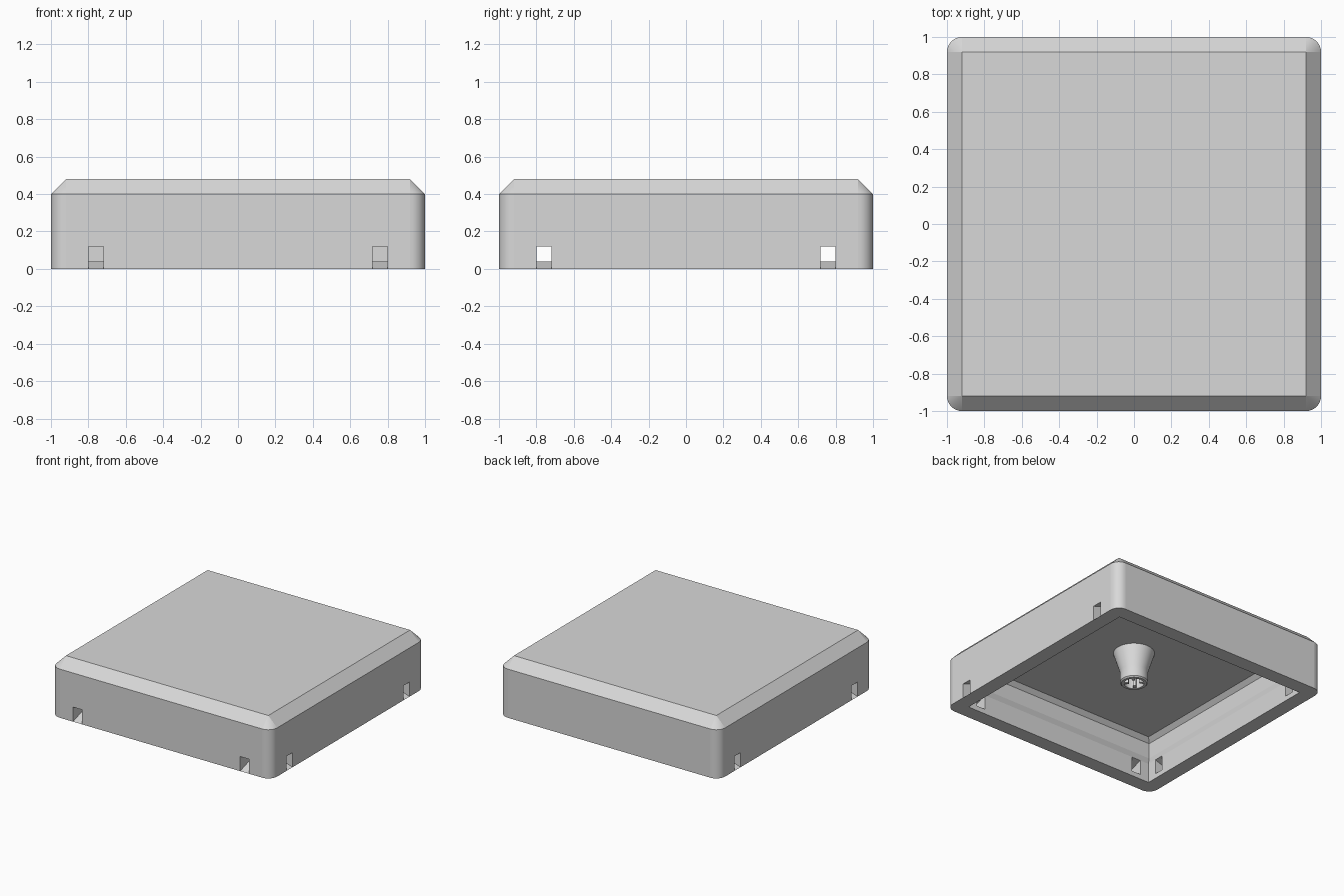
import bpy, bmesh, math
from mathutils import Matrix

if "Cube" in bpy.data.objects:
    bpy.data.objects.remove(bpy.data.objects["Cube"])

grey = bpy.data.materials.new("light grey")
grey.diffuse_color = (0.69, 0.69, 0.69, 1)
grey.use_nodes = True
grey.node_tree.nodes["Principled BSDF"].inputs["Base Color"].default_value = grey.diffuse_color


def add_object(name, bm):
    bmesh.ops.recalc_face_normals(bm, faces=bm.faces)
    me = bpy.data.meshes.new(name)
    bm.to_mesh(me)
    bm.free()
    me.materials.append(grey)
    ob = bpy.data.objects.new(name, me)
    bpy.context.collection.objects.link(ob)
    return ob


def loft(bm, rings):
    """Skin stacked rings of equal length and cap both ends."""
    loops = [[bm.verts.new(p) for p in r] for r in rings]
    n = len(loops[0])
    for a, b in zip(loops, loops[1:]):
        for i in range(n):
            j = (i + 1) % n
            bm.faces.new((a[i], a[j], b[j], b[i]))
    bm.faces.new(loops[0])
    bm.faces.new(loops[-1])


def rounded_square(half, radius, z, steps=8):
    pts = []
    for k in range(4):
        a0 = k * math.pi / 2
        cx = (half - radius) * (1 if k in (0, 3) else -1)
        cy = (half - radius) * (1 if k < 2 else -1)
        for i in range(steps + 1):
            a = a0 + i / steps * math.pi / 2
            pts.append((cx + radius * math.cos(a), cy + radius * math.sin(a), z))
    return pts


def square(half, z):
    return [(half, half, z), (-half, half, z), (-half, -half, z), (half, -half, z)]


def circle(radius, z, n=48):
    return [(radius * math.cos(2 * math.pi * i / n),
             radius * math.sin(2 * math.pi * i / n), z) for i in range(n)]


def subtract(target, cutter):
    cutter.hide_render = True
    mod = target.modifiers.new(cutter.name, 'BOOLEAN')
    mod.operation = 'DIFFERENCE'
    mod.solver = 'EXACT'
    mod.object = cutter
    bpy.context.view_layer.objects.active = target
    bpy.ops.object.modifier_apply(modifier=mod.name)
    bpy.data.objects.remove(cutter)


def smooth(ob):
    bpy.ops.object.select_all(action='DESELECT')
    ob.select_set(True)
    bpy.context.view_layer.objects.active = ob
    bpy.ops.object.shade_smooth_by_angle(angle=math.radians(30))


# Cover: rounded walls, top chamfer running to sharp corners
bm = bmesh.new()
loft(bm, [rounded_square(1, 0.08, 0), rounded_square(1, 0.08, 0.4),
          rounded_square(0.92, 0.0, 0.48)])
bmesh.ops.remove_doubles(bm, verts=bm.verts, dist=1e-5)
cover = add_object("cover", bm)

# Hollow underside: thicker lip at the bottom, chamfered ceiling
bm = bmesh.new()
loft(bm, [square(0.88, -0.1), square(0.88, 0.16), square(0.92, 0.24),
          square(0.92, 0.367), square(0.887, 0.40)])
subtract(cover, add_object("cavity_cutter", bm))

# Slanted slots through the front, left and right walls
slot = [(-1.05, -0.0167), (-0.84, 0.0533), (-0.84, 0.1733), (-1.05, 0.1033)]
bm = bmesh.new()
for angle in (0, 90, -90):
    for x in (-0.8, 0.72):
        part = bmesh.new()
        loft(part, [[(x + dx, y, z) for y, z in slot] for dx in (0, 0.08)])
        part.transform(Matrix.Rotation(math.radians(angle), 4, 'Z'))
        tmp = bpy.data.meshes.new("tmp")
        part.to_mesh(tmp)
        part.free()
        bm.from_mesh(tmp)
        bpy.data.meshes.remove(tmp)
subtract(cover, add_object("slot_cutter", bm))
smooth(cover)
# Only the rounded corners stay smooth, all straight sides are flat
for p in cover.data.polygons:
    p.use_smooth = min(abs(p.normal.x), abs(p.normal.y)) > 0.02

# Central socket: flared stem hanging from the ceiling
bm = bmesh.new()
loft(bm, [circle(0.155, 0.41), circle(0.155, 0.40), circle(0.105, 0.24),
          circle(0.105, 0.15), circle(0.095, 0.14)])
socket = add_object("socket", bm)
bm = bmesh.new()
loft(bm, [circle(0.075, 0.1), circle(0.075, 0.30)])
subtract(socket, add_object("bore_cutter", bm))
smooth(socket)

# Four grip ribs inside the socket
bm = bmesh.new()
for k in range(4):
    m = (Matrix.Rotation(math.radians(45 + 90 * k), 4, 'Z')
         @ Matrix.Translation((0.06, 0, 0.225))
         @ Matrix.Diagonal((0.04, 0.025, 0.16, 1)))
    bmesh.ops.create_cube(bm, size=1, matrix=m)
add_object("socket_ribs", bm)
